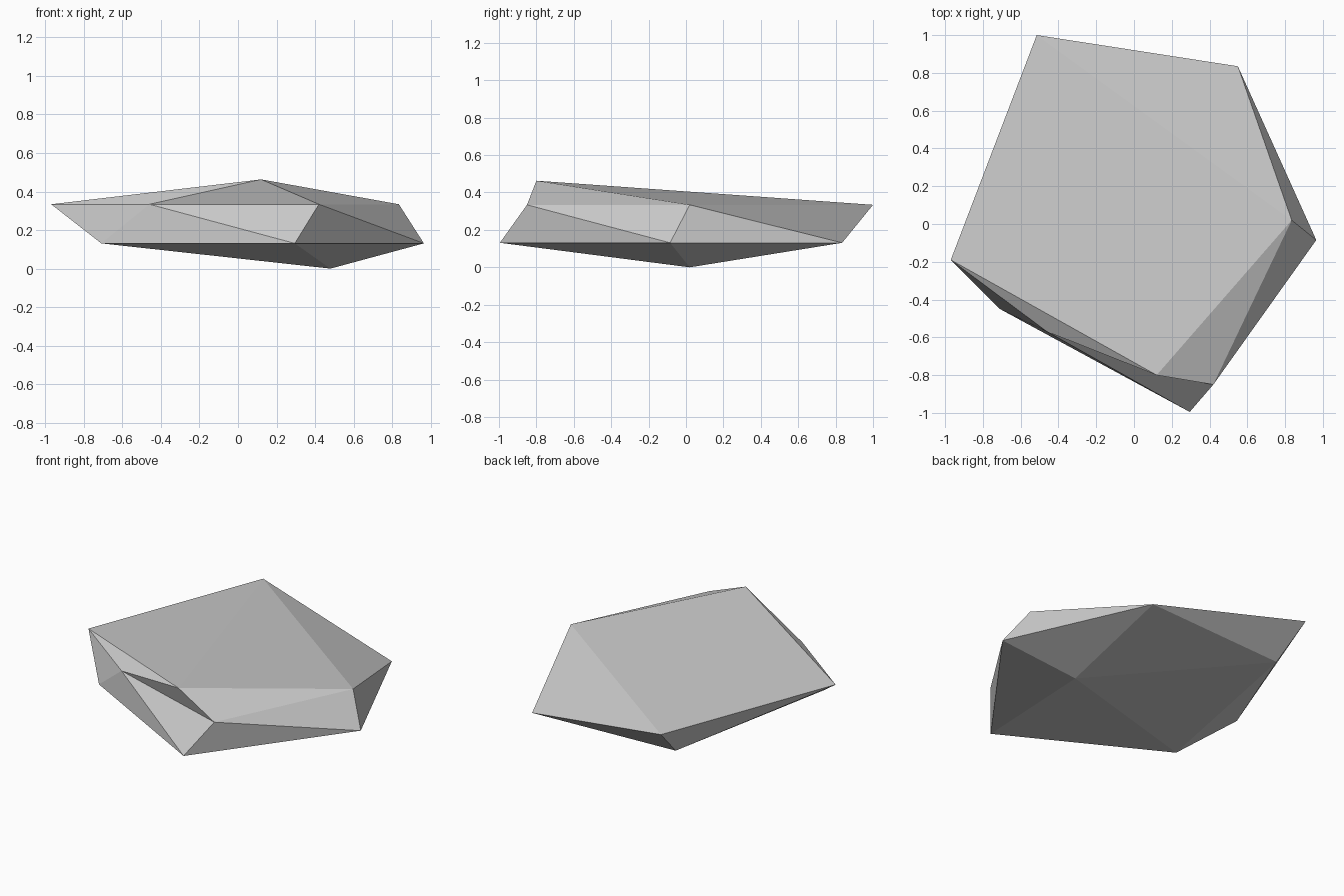
import bpy, bmesh

if "Cube" in bpy.data.objects:
    bpy.data.objects.remove(bpy.data.objects["Cube"])

# Low-poly rock: an irregular, flattened icosahedron made of two five-point rings and two tips
lower_ring = [(0.965, -0.085), (0.55, 0.835), (-0.47, 0.78), (-0.71, -0.45), (0.295, -0.995)]
upper_ring = [(0.835, 0.02), (-0.515, 1.0), (-0.97, -0.19), (-0.46, -0.57), (0.42, -0.85)]

bm = bmesh.new()
bottom = bm.verts.new((0.48, 0.02, 0.0))
top = bm.verts.new((0.12, -0.80, 0.463))
low = [bm.verts.new((x, y, 0.131)) for x, y in lower_ring]
up = [bm.verts.new((x, y, 0.334)) for x, y in upper_ring]

# Underside fan, zigzag band around the sides, top fan
for i in range(5):
    j = (i + 1) % 5
    bm.faces.new((bottom, low[j], low[i]))
    bm.faces.new((low[i], low[j], up[i]))
    bm.faces.new((up[i], low[j], up[j]))
    bm.faces.new((up[i], up[j], top))

mesh = bpy.data.meshes.new("rock")
bm.to_mesh(mesh)
bm.free()
rock = bpy.data.objects.new("rock", mesh)
bpy.context.collection.objects.link(rock)
